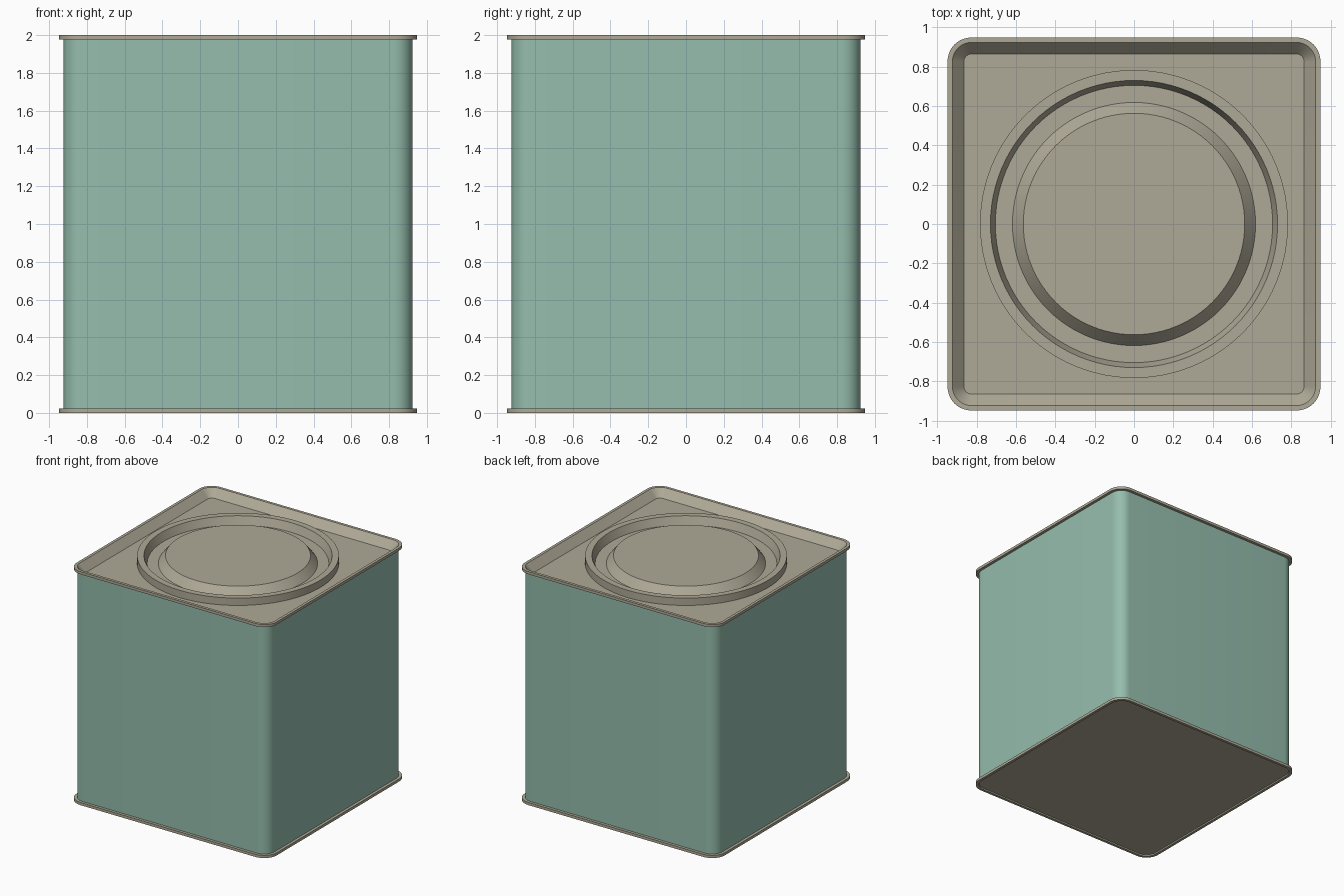
import bpy, bmesh, math

if "Cube" in bpy.data.objects:
    bpy.data.objects.remove(bpy.data.objects["Cube"])


def material(name, rgb):
    m = bpy.data.materials.new(name)
    m.diffuse_color = (*rgb, 1)
    m.use_nodes = True
    m.node_tree.nodes["Principled BSDF"].inputs["Base Color"].default_value = m.diffuse_color
    return m


MINT = material("mint_paint", (0.30, 0.51, 0.42))
TIN = material("bare_tin", (0.43, 0.40, 0.31))


def square_ring(bm, half, radius, z, seg=10):
    """Rounded square loop of vertices."""
    verts = []
    c = half - radius
    for i, (sx, sy) in enumerate([(1, 1), (-1, 1), (-1, -1), (1, -1)]):
        for k in range(seg + 1):
            a = math.pi / 2 * (i + k / seg)
            verts.append(bm.verts.new((sx * c + radius * math.cos(a),
                                       sy * c + radius * math.sin(a), z)))
    return verts


def circle_ring(bm, radius, z, seg=96):
    return [bm.verts.new((radius * math.cos(2 * math.pi * k / seg),
                          radius * math.sin(2 * math.pi * k / seg), z))
            for k in range(seg)]


def loft(bm, rings):
    for a, b in zip(rings, rings[1:]):
        n = len(a)
        for i in range(n):
            j = (i + 1) % n
            bm.faces.new((a[i], a[j], b[j], b[i]))


def loop_edges(bm, ring):
    return [bm.edges.get((ring[i - 1], ring[i])) for i in range(len(ring))]


def finish(bm, name, mat):
    bm.normal_update()
    me = bpy.data.meshes.new(name)
    bm.to_mesh(me)
    bm.free()
    ob = bpy.data.objects.new(name, me)
    bpy.context.collection.objects.link(ob)
    me.materials.append(mat)
    bpy.ops.object.select_all(action='DESELECT')
    ob.select_set(True)
    bpy.context.view_layer.objects.active = ob
    bpy.ops.object.shade_smooth_by_angle(angle=math.radians(30))
    return ob


# Painted square wall
bm = bmesh.new()
loft(bm, [square_ring(bm, 0.924, 0.1, z) for z in (0.02, 1.98)])
finish(bm, "body", MINT)

# Bottom plate with its seam rim
bm = bmesh.new()
rings = [square_ring(bm, *p) for p in [(0.92, 0.096, 0.01), (0.925, 0.1, 0.0),
                                       (0.948, 0.12, 0.0), (0.948, 0.12, 0.023),
                                       (0.922, 0.098, 0.023)]]
loft(bm, rings)
bm.faces.new(list(reversed(rings[0])))
finish(bm, "bottom_plate", TIN)

# Top: seam rim, sunken panel, raised collar and press-in lid
bm = bmesh.new()
rim = [square_ring(bm, *p) for p in [(0.922, 0.098, 1.977), (0.948, 0.12, 1.977),
                                     (0.948, 0.12, 2.0), (0.924, 0.1, 2.0),
                                     (0.865, 0.04, 1.935)]]
loft(bm, rim)
lid = [circle_ring(bm, *p) for p in [(0.783, 1.935), (0.783, 1.998), (0.73, 1.998),
                                     (0.705, 1.93), (0.618, 1.93), (0.563, 1.998)]]
loft(bm, lid)
bm.faces.new(lid[-1])
bmesh.ops.triangle_fill(bm, edges=loop_edges(bm, rim[-1]) + loop_edges(bm, lid[0]),
                        use_beauty=True, normal=(0, 0, 1))
bmesh.ops.recalc_face_normals(bm, faces=bm.faces)
bm.normal_update()
# Keep the lid facing up
cap = max(bm.faces, key=lambda f: len(f.verts))
if cap.normal.z < 0:
    bmesh.ops.reverse_faces(bm, faces=bm.faces)
finish(bm, "lid_and_top_rim", TIN)
